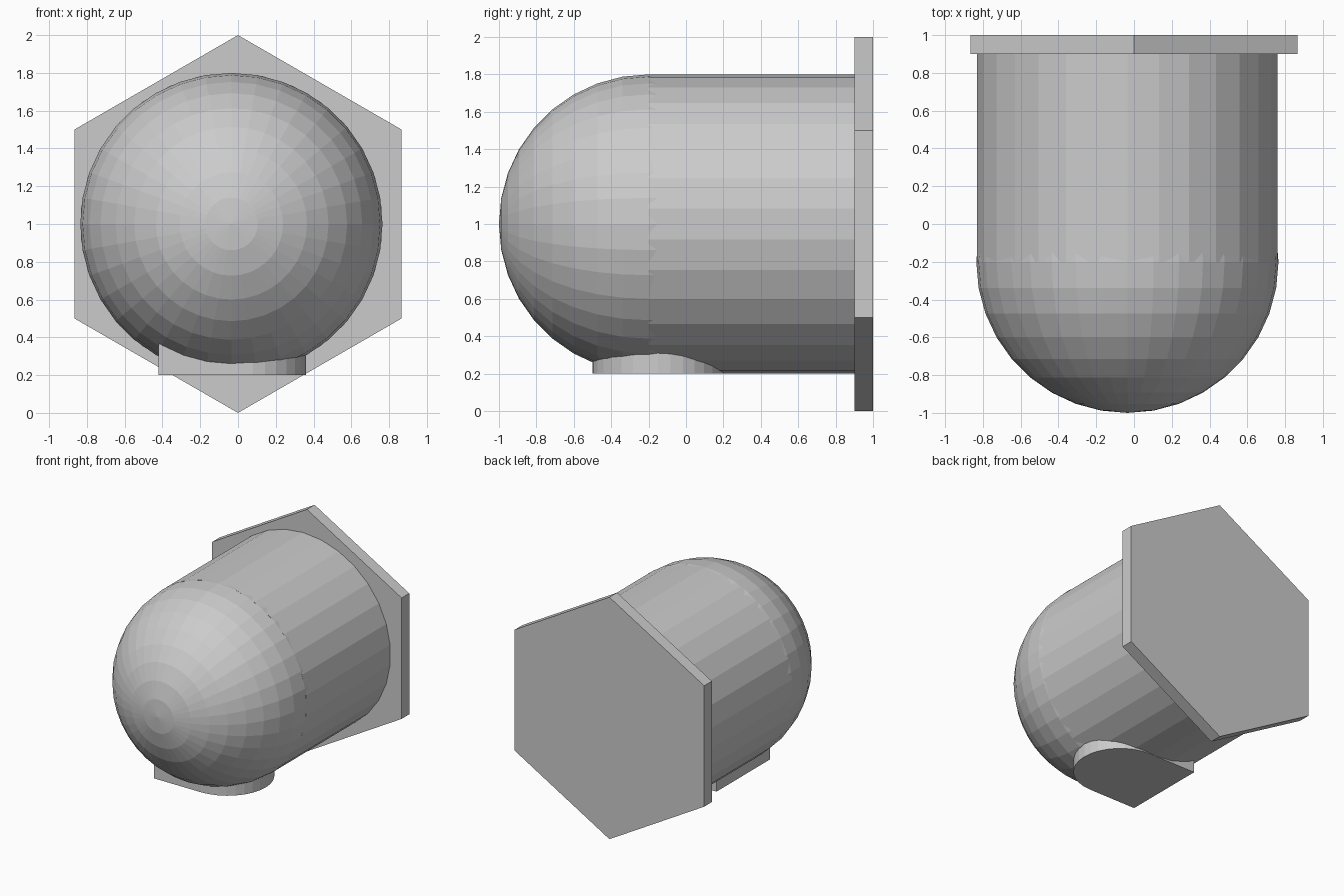
import bpy, bmesh
from math import radians, sin, cos
from mathutils import Matrix, Vector

cube = bpy.data.objects.get("Cube")
if cube:
    bpy.data.objects.remove(cube, do_unlink=True)

grey = bpy.data.materials.new("plain grey")
grey.use_nodes = True
colour = (0.6, 0.6, 0.6, 1)
grey.diffuse_color = colour
grey.node_tree.nodes["Principled BSDF"].inputs["Base Color"].default_value = colour

BODY_X, RADIUS, DOME_Y, PLATE_Y = -0.035, 0.8, -0.2, 0.9
LIE_DOWN = Matrix.Rotation(radians(90), 4, 'X')


def finish(name, bm):
    """Turn a bmesh into a flat shaded grey object."""
    bmesh.ops.recalc_face_normals(bm, faces=bm.faces)
    mesh = bpy.data.meshes.new(name)
    bm.to_mesh(mesh)
    bm.free()
    mesh.materials.append(grey)
    obj = bpy.data.objects.new(name, mesh)
    bpy.context.collection.objects.link(obj)
    return obj


def prism(name, x, radius, sides, y0, y1):
    """Regular prism lying along y, with a corner at the top."""
    bm = bmesh.new()
    place = Matrix.Translation((x, (y0 + y1) / 2, 1)) @ LIE_DOWN
    bmesh.ops.create_cone(bm, cap_ends=True, segments=sides, radius1=radius,
                          radius2=radius, depth=y1 - y0, matrix=place)
    finish(name, bm)


# Hexagonal back plate and round body
prism("back_plate", 0, 1, 6, PLATE_Y, 1)
prism("body", BODY_X, RADIUS, 30, DOME_Y, PLATE_Y)

# Domed nose, poles along y
bm = bmesh.new()
bmesh.ops.create_uvsphere(bm, u_segments=36, v_segments=18, radius=RADIUS,
                          matrix=Matrix.Translation((BODY_X, DOME_Y, 1)) @ LIE_DOWN)
finish("domed_nose", bm)

# Foot pad: square on one side, half round on the other
bm = bmesh.new()
pad_r, pad_y, base, height = 0.35, -0.15, 0.2, 0.165
outline = [(-0.42, pad_y + pad_r), (-0.42, pad_y - pad_r)]
for i in range(17):
    a = radians(-90 + 180 * i / 16)
    outline.append((0.01 + pad_r * cos(a), pad_y + pad_r * sin(a)))
face = bm.faces.new([bm.verts.new((x, y, base)) for x, y in outline])
top = bmesh.ops.extrude_face_region(bm, geom=[face])["geom"]
bmesh.ops.translate(bm, vec=Vector((0, 0, height)),
                    verts=[v for v in top if isinstance(v, bmesh.types.BMVert)])
finish("foot_pad", bm)
